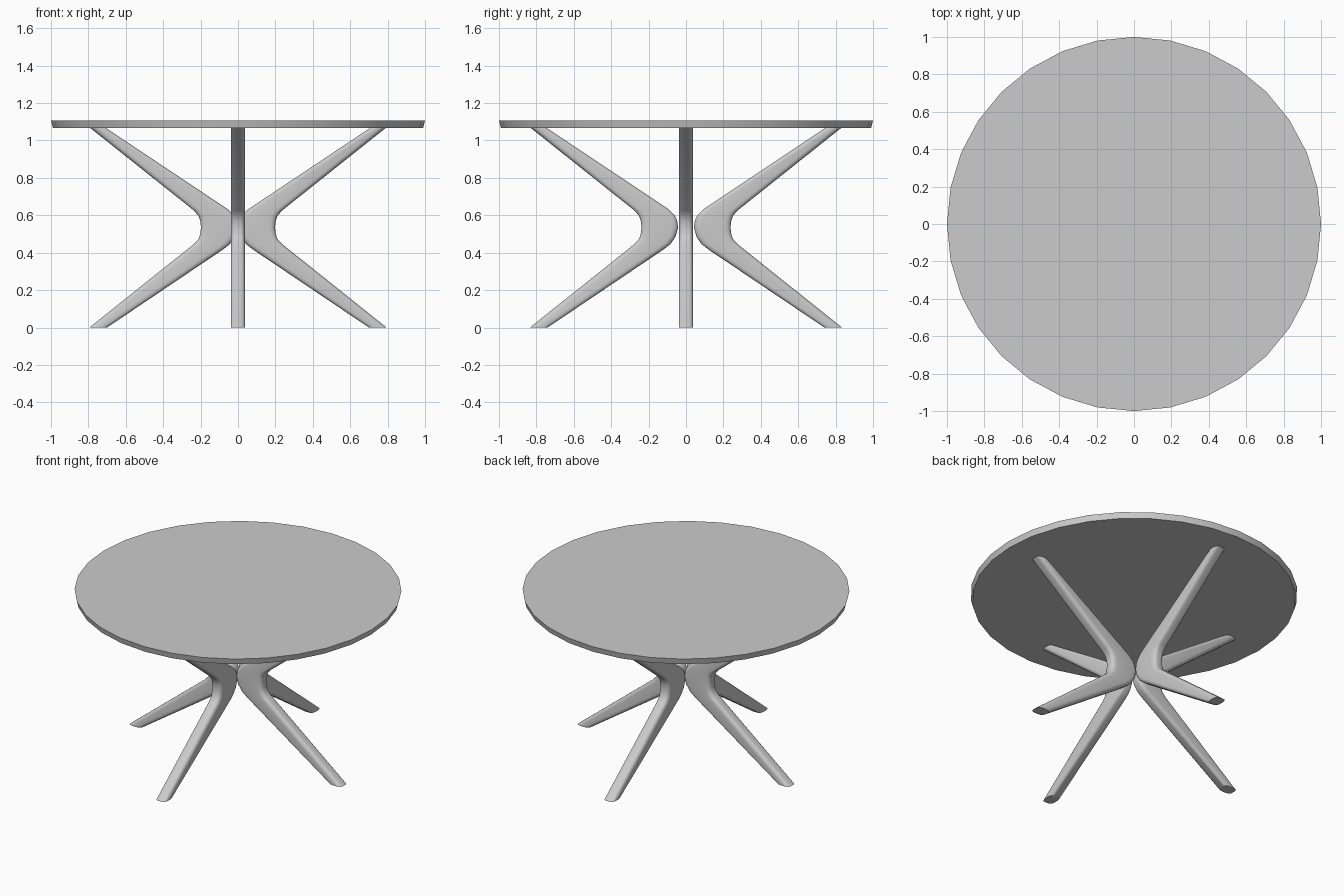
import bpy, bmesh, math
from mathutils import Matrix, Vector

cube = bpy.data.objects.get("Cube")
if cube:
    bpy.data.objects.remove(cube)

grey = bpy.data.materials.new("warm_grey")
grey.use_nodes = True
grey.diffuse_color = (0.6, 0.6, 0.6, 1)
grey.node_tree.nodes["Principled BSDF"].inputs["Base Color"].default_value = (0.6, 0.6, 0.6, 1)


def finish(name, bm):
    bmesh.ops.recalc_face_normals(bm, faces=bm.faces)
    mesh = bpy.data.meshes.new(name)
    bm.to_mesh(mesh)
    bm.free()
    mesh.materials.append(grey)
    obj = bpy.data.objects.new(name, mesh)
    bpy.context.collection.objects.link(obj)
    bpy.ops.object.select_all(action='DESELECT')
    obj.select_set(True)
    bpy.context.view_layer.objects.active = obj
    bpy.ops.object.shade_smooth_by_angle(angle=math.radians(35))
    return obj


# Round top, slightly narrower underneath
TOP, UNDER = 1.107, 1.068
bm = bmesh.new()
bmesh.ops.create_cone(bm, cap_ends=True, segments=32, radius1=0.99, radius2=1,
                      depth=TOP - UNDER,
                      matrix=Matrix.Translation((0, 0, (TOP + UNDER) / 2)))
finish("table_top", bm)

# Stations of the bent leg: inner (r, z) and outer (r, z)
STATIONS = [
    ((0.74, 0), (0.834, 0)),
    ((0.12, 0.417), (0.275, 0.447)),
    ((0.083, 0.446), (0.25, 0.475)),
    ((0.056, 0.485), (0.241, 0.505)),
    ((0.042, 0.535), (0.238, 0.537)),
    ((0.048, 0.575), (0.241, 0.566)),
    ((0.06, 0.6), (0.25, 0.595)),
    ((0.09, 0.63), (0.275, 0.625)),
    ((0.75, UNDER + 0.002), (0.834, UNDER + 0.002)),
]
HALF_WIDTH, ROUND, SIDE_ROUND, STEPS = 0.038, 0.034, 0.022, 4


def leg(name, angle, shift):
    """Loft a rounded section through the stations, then turn it into place."""
    bm = bmesh.new()
    rings = []
    for inner, outer in STATIONS:
        a = Vector((inner[0] + shift, 0, inner[1]))
        b = Vector((outer[0] + shift, 0, outer[1]))
        mid, half, axis = (a + b) / 2, (b - a).length / 2, (b - a).normalized()
        ring = []
        for quarter, (sx, sy) in enumerate([(1, 1), (-1, 1), (-1, -1), (1, -1)]):
            for i in range(STEPS + 1):
                t = math.pi / 2 * (quarter + i / STEPS)
                along = sx * (half - ROUND) + ROUND * math.cos(t)
                side = sy * (HALF_WIDTH - SIDE_ROUND) + SIDE_ROUND * math.sin(t)
                ring.append(bm.verts.new(mid + axis * along + Vector((0, side, 0))))
        rings.append(ring)
    for low, high in zip(rings, rings[1:]):
        for i in range(len(low)):
            j = (i + 1) % len(low)
            bm.faces.new((low[i], low[j], high[j], high[i]))
    bm.faces.new(rings[0])
    bm.faces.new(rings[-1])
    bm.transform(Matrix.Rotation(angle, 4, 'Z'))
    finish(name, bm)


# Side legs meet in the middle; front and back legs stand a little further out
for i, name in enumerate(("left_leg", "back_leg", "right_leg", "front_leg")):
    leg(name, i * math.pi / 2, -0.04 if i % 2 == 0 else 0)
